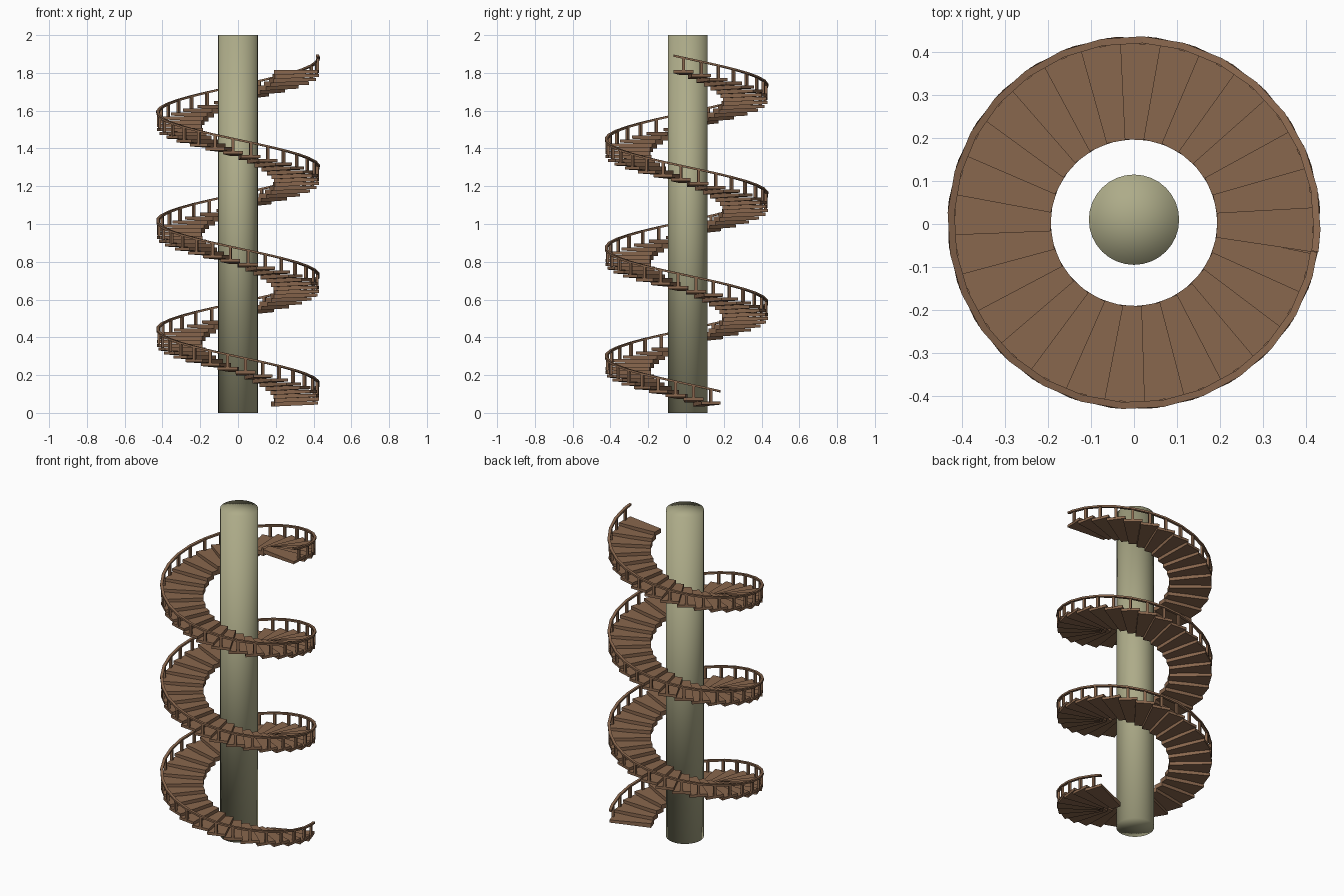
import bpy, bmesh
from math import radians, cos, sin
from mathutils import Vector

if "Cube" in bpy.data.objects:
    bpy.data.objects.remove(bpy.data.objects["Cube"])

N = 87                     # number of steps
STEP = -12.79              # turn per step, degrees
RISE = 0.0204
A0 = 17.7                  # angle of first step's middle
Z0 = 0.06                  # top of first tread
R_IN, R_OUT = 0.195, 0.43
CY = 0.003


def material(name, col):
    m = bpy.data.materials.new(name)
    m.diffuse_color = (*col, 1)
    m.use_nodes = True
    m.node_tree.nodes["Principled BSDF"].inputs["Base Color"].default_value = m.diffuse_color
    return m


wood = material("wood", (0.25, 0.135, 0.075))
stone = material("stone", (0.42, 0.41, 0.25))


def polar(r, deg, z):
    a = radians(deg)
    return Vector((r * cos(a), r * sin(a) + CY, z))


def finish(name, bm, mat):
    bmesh.ops.recalc_face_normals(bm, faces=bm.faces)
    me = bpy.data.meshes.new(name)
    bm.to_mesh(me)
    bm.free()
    me.materials.append(mat)
    ob = bpy.data.objects.new(name, me)
    bpy.context.collection.objects.link(ob)
    return ob


def prism(bm, bottom, top):
    b = [bm.verts.new(p) for p in bottom]
    t = [bm.verts.new(p) for p in top]
    bm.faces.new(b[::-1])
    bm.faces.new(t)
    n = len(b)
    for i in range(n):
        j = (i + 1) % n
        bm.faces.new((b[i], b[j], t[j], t[i]))


# central pillar
bm = bmesh.new()
bmesh.ops.create_cone(bm, cap_ends=True, cap_tris=True, segments=32,
                      radius1=0.105, radius2=0.105, depth=2)
bmesh.ops.translate(bm, verts=bm.verts, vec=(0, 0.01, 1))
pillar = finish("pillar", bm, stone)
for p in pillar.data.polygons:
    p.use_smooth = True

# wedge treads, thicker towards the pillar
bm = bmesh.new()
for i in range(N):
    a, z = A0 + STEP * i, Z0 + RISE * i
    plan = [(R_IN, -8), (R_OUT, -7.05), (R_OUT, 7.05), (R_IN, 9)]
    thick = [0.026, 0.016, 0.016, 0.026]
    prism(bm, [polar(r, a + d, z - t) for (r, d), t in zip(plan, thick)],
          [polar(r, a + d, z) for r, d in plan])
finish("treads", bm, wood)

# one baluster at the outer edge of each tread
bm = bmesh.new()
for i in range(N):
    a, z = A0 + STEP * i, Z0 + RISE * i
    plan = [(0.415, -1), (0.429, -1), (0.429, 1), (0.415, 1)]
    prism(bm, [polar(r, a + d, z - 0.005) for r, d in plan],
          [polar(r, a + d, z + 0.064) for r, d in plan])
finish("balusters", bm, wood)

# spiral handrail
bm = bmesh.new()
rings = []
for k in [-0.53] + list(range(N)) + [N - 0.47]:
    a, z = A0 + STEP * k, Z0 + RISE * k + 0.071
    rings.append([bm.verts.new(polar(r, a, z + h)) for r, h in
                  ((0.418, -0.011), (0.434, -0.011), (0.434, 0), (0.418, 0))])
for p, q in zip(rings, rings[1:]):
    for i in range(4):
        j = (i + 1) % 4
        bm.faces.new((p[i], p[j], q[j], q[i]))
bm.faces.new(rings[0])
bm.faces.new(rings[-1][::-1])
finish("handrail", bm, wood)
